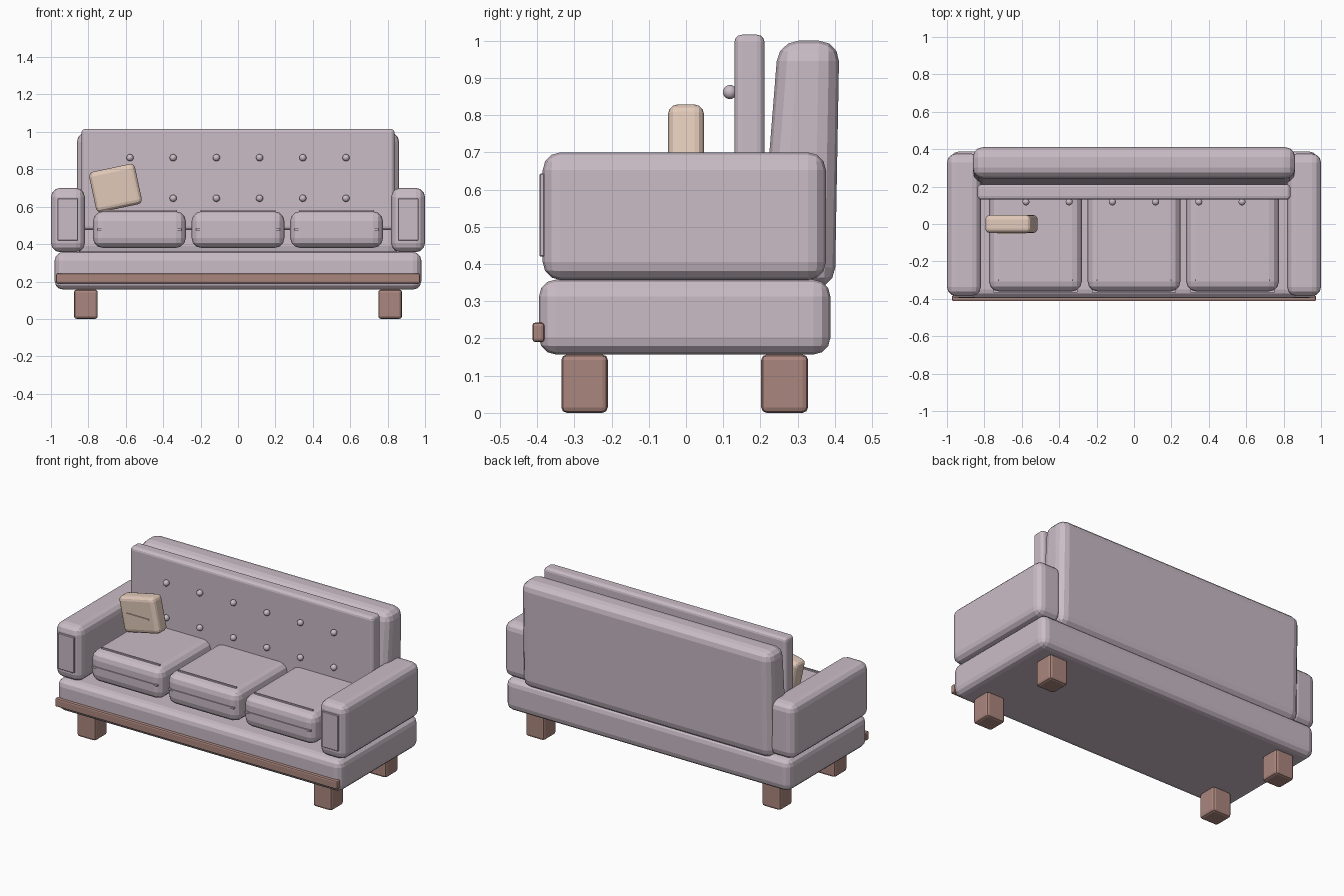
import bpy, bmesh, math

if "Cube" in bpy.data.objects:
    bpy.data.objects.remove(bpy.data.objects["Cube"])


def srgb(r, g, b):
    def lin(c):
        c /= 255
        return c / 12.92 if c <= 0.04045 else ((c + 0.055) / 1.055) ** 2.4
    return (lin(r), lin(g), lin(b), 1)


def material(name, rgb):
    m = bpy.data.materials.new(name)
    m.diffuse_color = srgb(*rgb)
    m.use_nodes = True
    m.node_tree.nodes["Principled BSDF"].inputs["Base Color"].default_value = m.diffuse_color
    return m


FABRIC = material("mauve fabric", (202, 188, 198))
WOOD = material("brown wood", (171, 134, 126))
PILLOW = material("beige fabric", (226, 202, 186))


def finish(name, bm, mat):
    bmesh.ops.recalc_face_normals(bm, faces=bm.faces)
    me = bpy.data.meshes.new(name)
    bm.to_mesh(me)
    bm.free()
    me.materials.append(mat)
    ob = bpy.data.objects.new(name, me)
    bpy.context.collection.objects.link(ob)
    return ob


def box(name, x, y, z, mat, bevel=0.0, segments=3, top_y=None):
    """Rounded box from (min, max) ranges; top_y gives the top its own depth range."""
    bm = bmesh.new()
    bmesh.ops.create_cube(bm, size=1)
    for v in bm.verts:
        i, j, k = (int(c > 0) for c in v.co)
        v.co = (x[i], (top_y if top_y and k else y)[j], z[k])
    ob = finish(name, bm, mat)
    if bevel:
        mod = ob.modifiers.new("rounding", 'BEVEL')
        mod.width, mod.segments = bevel, segments
        mod.limit_method = 'NONE'
    return ob


# Base and front rail
box("base", (-0.98, 0.98), (-0.395, 0.388), (0.157, 0.358), FABRIC, 0.045)
box("front_rail", (-0.973, 0.973), (-0.413, -0.38), (0.19, 0.243), WOOD, 0.009, 2)

# Arms with raised front panels, and legs
for side, s in (("left", -1), ("right", 1)):
    def span(a, b):
        return tuple(sorted((s * a, s * b)))
    box(side + "_arm", span(0.819, 1.0), (-0.385, 0.376), (0.357, 0.70), FABRIC, 0.048)
    box(side + "_arm_panel", span(0.855, 0.965), (-0.394, -0.38), (0.42, 0.643), FABRIC, 0.003, 1)
    for end, y in (("front", (-0.335, -0.21)), ("back", (0.202, 0.328))):
        box(f"{side}_{end}_leg", span(0.75, 0.877), y, (0.0, 0.157), WOOD, 0.015, 2)

# Backrest, thicker towards the bottom, with a tufted panel before it
box("backrest", (-0.862, 0.862), (0.195, 0.40), (0.335, 1.0), FABRIC, 0.055, 3, (0.248, 0.412))
box("back_panel", (-0.837, 0.837), (0.13, 0.211), (0.475, 1.016), FABRIC, 0.02)

# Two rows of buttons
for z in (0.645, 0.862):
    for i in range(6):
        bm = bmesh.new()
        bmesh.ops.create_uvsphere(bm, u_segments=12, v_segments=8, radius=0.019)
        ob = finish("button", bm, FABRIC)
        ob.location = ((i - 2.5) * 0.231, 0.118, z)
        for p in ob.data.polygons:
            p.use_smooth = True

# Three seat cushions with seams on the front and top
for i in (-1, 0, 1):
    cx = i * 0.527
    box("seat_cushion", (cx - 0.248, cx + 0.248), (-0.36, 0.225), (0.38, 0.575), FABRIC, 0.052)
    box("front_seam", (cx - 0.225, cx + 0.225), (-0.366, -0.35), (0.474, 0.484), FABRIC)
    box("top_seam", (cx - 0.2, cx + 0.2), (-0.306, -0.296), (0.57, 0.583), FABRIC)

# Tilted throw pillow with a short seam
pillow = box("throw_pillow", (-0.125, 0.125), (-0.048, 0.048), (-0.11, 0.11), PILLOW, 0.025)
pillow.location = (-0.655, 0, 0.70)
pillow.rotation_euler = (0, math.radians(-12), 0)
box("pillow_seam", (-0.73, -0.58), (-0.054, -0.04), (0.691, 0.699), PILLOW)
